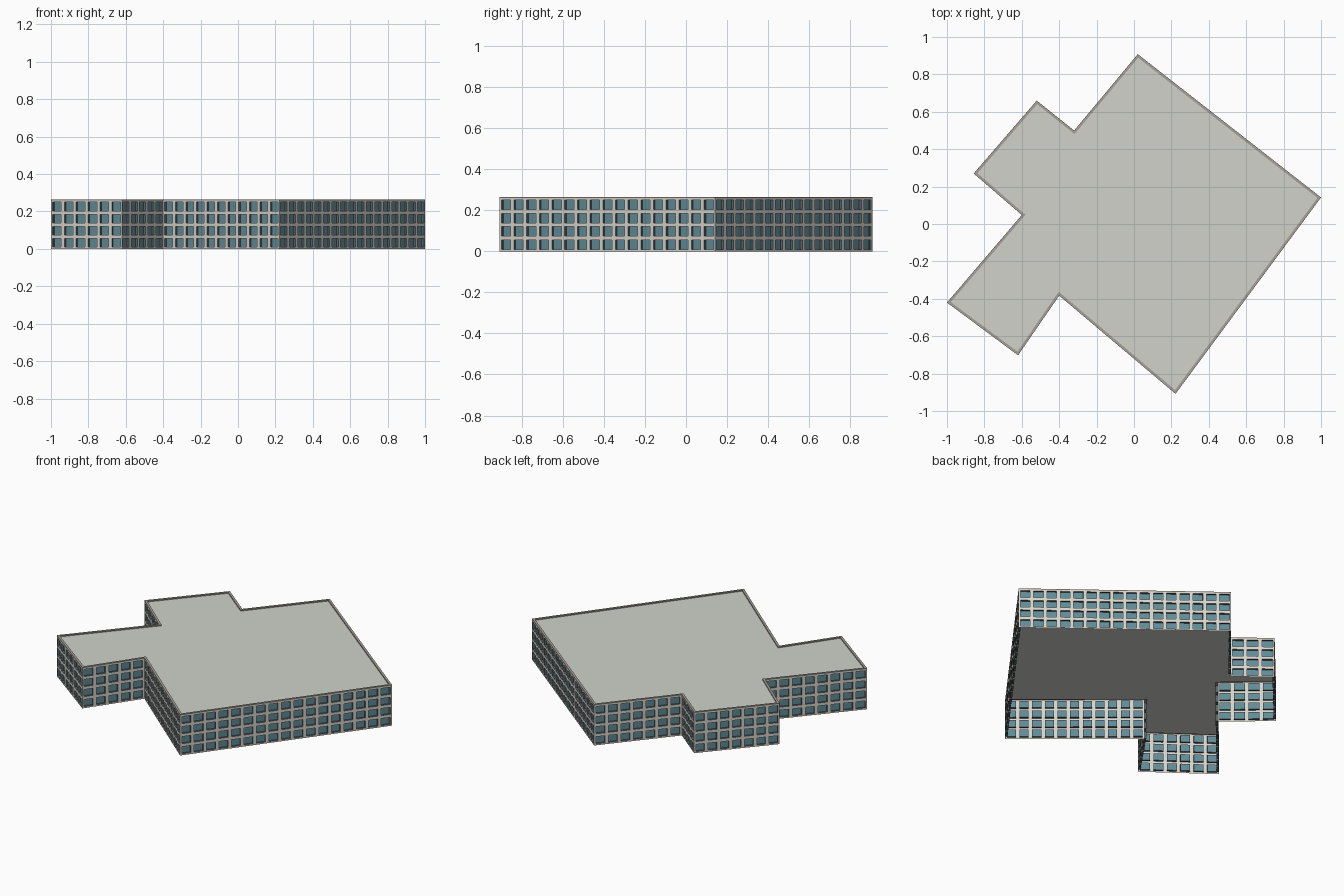
import bpy
import bmesh
from mathutils import Vector

if "Cube" in bpy.data.objects:
    bpy.data.objects.remove(bpy.data.objects["Cube"])


def material(name, color):
    mat = bpy.data.materials.new(name)
    mat.use_nodes = True
    mat.diffuse_color = (*color, 1)
    mat.node_tree.nodes["Principled BSDF"].inputs["Base Color"].default_value = (*color, 1)
    return mat


concrete = material("pale concrete", (0.68, 0.66, 0.60))
glass = material("teal glass", (0.12, 0.26, 0.31))
reveal = material("dark window reveal", (0.10, 0.13, 0.14))
roofing = material("grey roofing", (0.63, 0.645, 0.59))
trim = material("brown grey trim", (0.38, 0.35, 0.31))

# Footprint, counter-clockwise from the front corner
footprint = [Vector(p) for p in (
    (0.222, -0.908), (1.0, 0.142), (0.02, 0.908), (-0.32, 0.50), (-0.52, 0.66),
    (-0.857, 0.27), (-0.60, 0.048), (-1.0, -0.42), (-0.62, -0.702), (-0.40, -0.383))]
HEIGHT, FLOORS = 0.264, 4
WALL_TOP = HEIGHT - 0.005
BAND, PIER, BAY, DEPTH = 0.019, 0.021, 0.0765, 0.013


def inset(points, amount):
    """Offset the outline inward with mitred corners."""
    result = []
    for i, p in enumerate(points):
        a = (p - points[i - 1]).normalized()
        b = (points[(i + 1) % len(points)] - p).normalized()
        na, nb = Vector((-a.y, a.x)), Vector((-b.y, b.x))
        result.append(p + (na + nb) * amount / (1 + na.dot(nb)))
    return result


def divisions(length, count, solid):
    """Alternate solid strips and openings, with half strips at both ends."""
    step = length / count
    marks = [0]
    for n in range(count):
        marks += [n * step + solid / 2, (n + 1) * step - solid / 2]
    return marks + [length]


def add_face(bm, points, index=0):
    bm.faces.new([bm.verts.new(p) for p in points]).material_index = index


def finish(bm, name, *mats):
    bmesh.ops.remove_doubles(bm, verts=bm.verts, dist=0.0001)
    mesh = bpy.data.meshes.new(name)
    bm.to_mesh(mesh)
    bm.free()
    for mat in mats:
        mesh.materials.append(mat)
    bpy.context.collection.objects.link(bpy.data.objects.new(name, mesh))


# Outer walls, a shell open below, with a grid of recessed windows
bm = bmesh.new()
levels = divisions(WALL_TOP, FLOORS, BAND)
for i, start in enumerate(footprint):
    wall = footprint[(i + 1) % len(footprint)] - start
    along = wall.normalized()
    inward = Vector((-along.y, along.x, 0)) * DEPTH
    marks = divisions(wall.length, round(wall.length / BAY), PIER)
    for c in range(len(marks) - 1):
        for r in range(len(levels) - 1):
            cell = [(start + along * marks[c + du]).to_3d() + Vector((0, 0, levels[r + dz]))
                    for du, dz in ((0, 0), (1, 0), (1, 1), (0, 1))]
            if c % 2 and r % 2:
                pane = [p + inward for p in cell]
                add_face(bm, pane, 1)
                for k in range(4):
                    n = (k + 1) % 4
                    add_face(bm, (cell[k], cell[n], pane[n], pane[k]), 2)
            else:
                add_face(bm, cell)
finish(bm, "window_walls", concrete, glass, reveal)

# Flat roof, sunk a little behind its edge
rim = inset(footprint, 0.014)
ROOF = HEIGHT - 0.007
bm = bmesh.new()
add_face(bm, [(p.x, p.y, ROOF) for p in rim])
finish(bm, "flat_roof", roofing)

# Roof edge: outer lip, flat top and inner drop
bm = bmesh.new()
profile = ((footprint, WALL_TOP), (footprint, HEIGHT), (rim, HEIGHT), (rim, ROOF))
loops = [[Vector((p.x, p.y, z)) for p in points] for points, z in profile]
for low, high in zip(loops, loops[1:]):
    for i in range(len(low)):
        j = (i + 1) % len(low)
        add_face(bm, (low[i], low[j], high[j], high[i]))
finish(bm, "roof_edge", trim)
